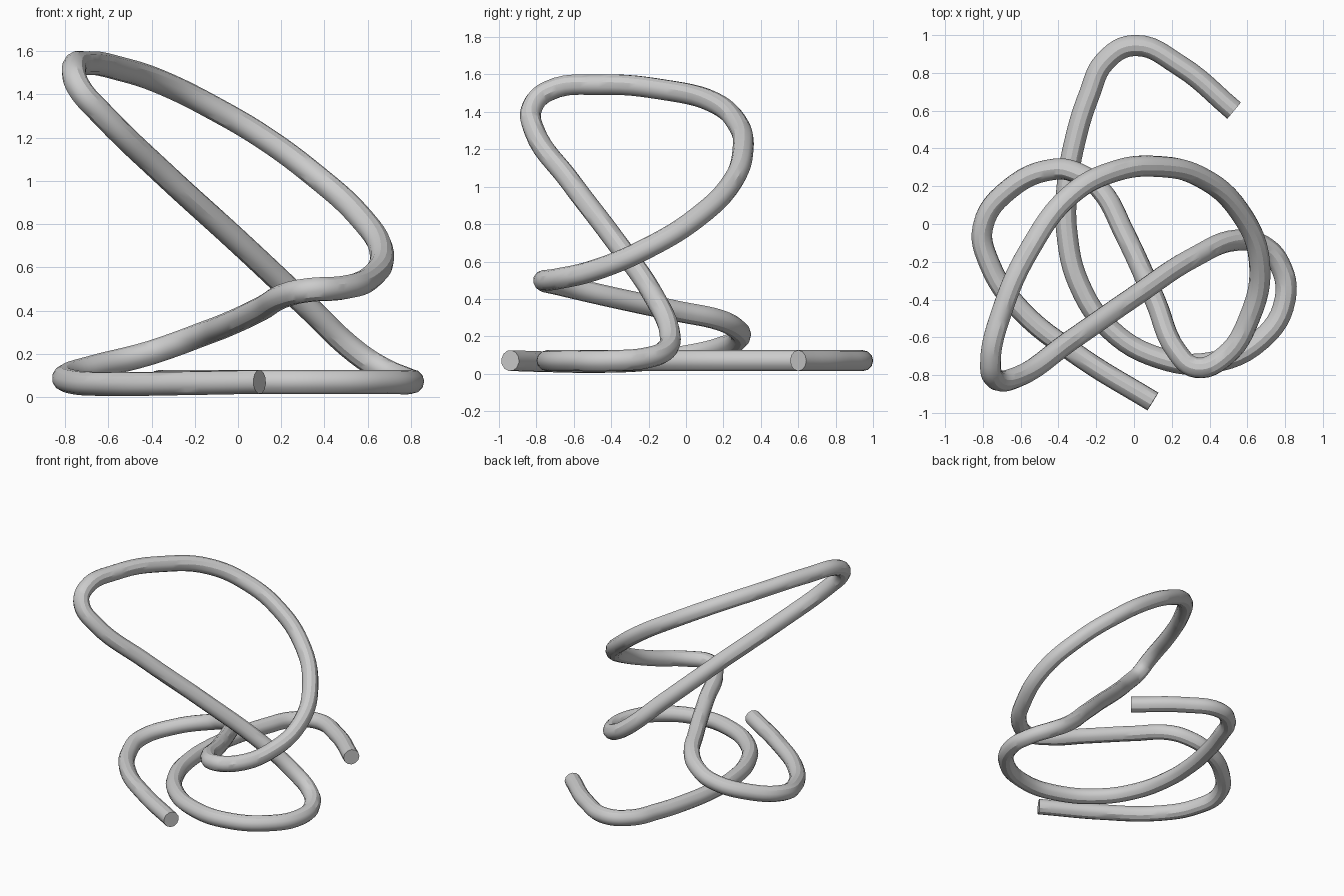
import bpy

# Centre line of the bent rod, end to end
path = [
    (.53, .60, .07), (.24, .84, .07), (0, .945, .07), (-.155, .86, .07),
    (-.235, .69, .07), (-.31, .45, .07), (-.355, .185, .07), (-.355, -.05, .07),
    (-.29, -.32, .07), (-.13, -.555, .07), (.135, -.71, .07), (.40, -.735, .07),
    (.675, -.61, .07), (.80, -.40, .07), (.77, -.21, .085), (.675, -.11, .125),
    (.55, -.085, .205), (.32, -.175, .42), (0, -.385, .72), (-.34, -.62, 1.03),
    (-.63, -.815, 1.31), (-.735, -.82, 1.43), (-.76, -.74, 1.51),
    (-.695, -.45, 1.545), (-.55, -.13, 1.52), (-.34, .15, 1.45),
    (-.10, .28, 1.33), (.12, .305, 1.20), (.35, .25, 1.03), (.56, .065, .84),
    (.665, -.21, .67), (.61, -.50, .55), (.48, -.70, .505), (.33, -.76, .495),
    (.23, -.68, .475), (.11, -.40, .41), (-.05, -.05, .335), (-.18, .185, .285),
    (-.30, .27, .24), (-.42, .29, .20), (-.66, .185, .14), (-.80, -.015, .095),
    (-.765, -.21, .07), (-.605, -.45, .06), (-.29, -.70, .063), (.10, -.94, .07),
]

# Round rod swept along the smooth path, with flat capped ends
curve = bpy.data.curves.new("bent_rod", 'CURVE')
curve.dimensions = '3D'
curve.resolution_u = 6
curve.bevel_depth = 0.056
curve.bevel_resolution = 4
curve.use_fill_caps = True
spline = curve.splines.new('BEZIER')
spline.bezier_points.add(len(path) - 1)
for point, co in zip(spline.bezier_points, path):
    point.co = co
    point.handle_left_type = point.handle_right_type = 'AUTO'
rod = bpy.data.objects.new("bent_rod", curve)
bpy.context.collection.objects.link(rod)

# Turn into a mesh with smooth sides and sharp end rims
bpy.context.view_layer.objects.active = rod
rod.select_set(True)
bpy.ops.object.convert(target='MESH')
bpy.ops.object.shade_smooth_by_angle()
